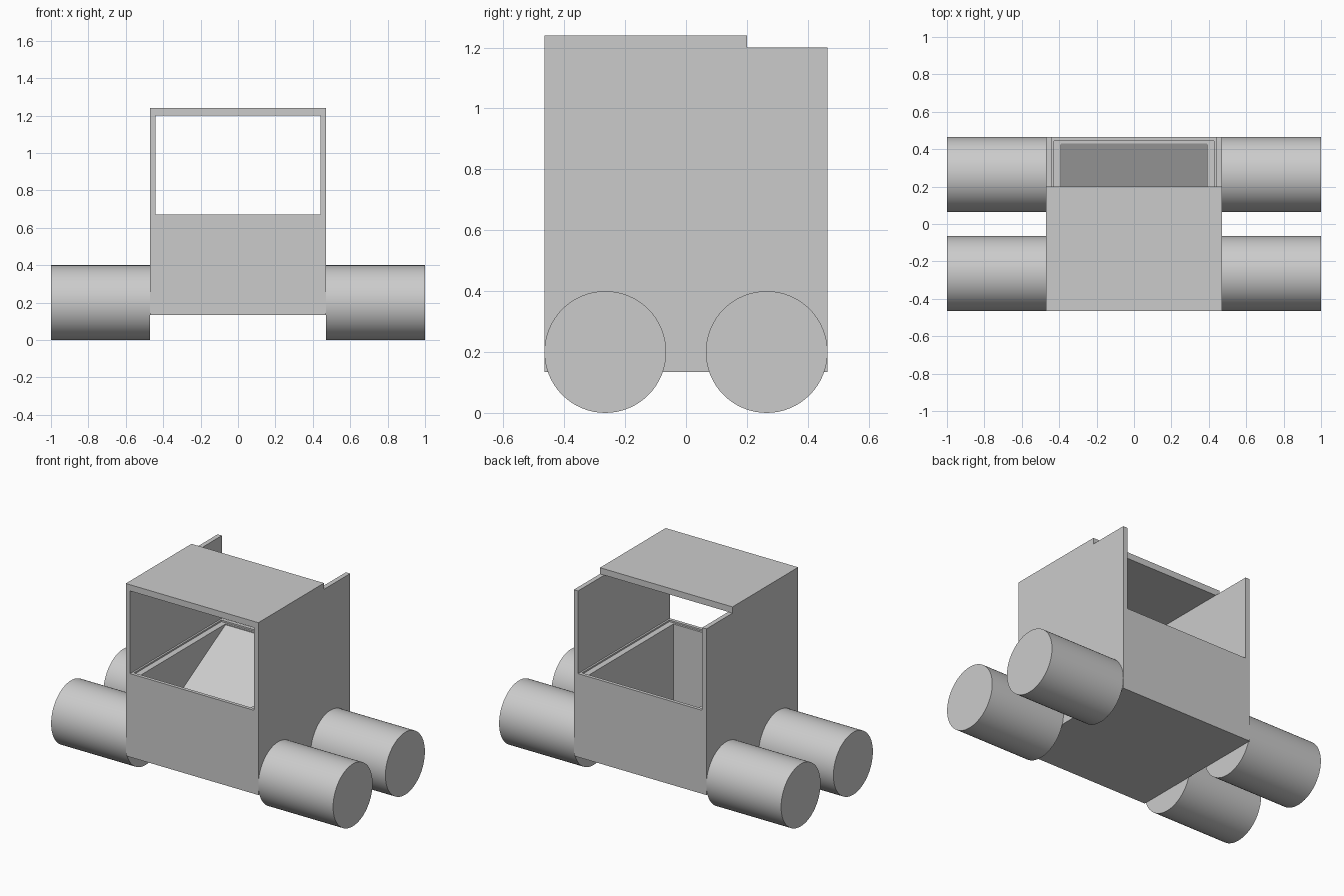
import bpy
import bmesh
import math
from mathutils import Matrix, Vector

default = bpy.data.objects.get("Cube")
if default:
    bpy.data.objects.remove(default, do_unlink=True)

GREY = (0.6, 0.6, 0.6, 1.0)
grey = bpy.data.materials.new("plain grey")
grey.use_nodes = True
grey.diffuse_color = GREY
grey.node_tree.nodes["Principled BSDF"].inputs["Base Color"].default_value = GREY


def add_object(name, bm):
    bmesh.ops.recalc_face_normals(bm, faces=bm.faces)
    mesh = bpy.data.meshes.new(name)
    bm.to_mesh(mesh)
    bm.free()
    mesh.materials.append(grey)
    obj = bpy.data.objects.new(name, mesh)
    bpy.context.collection.objects.link(obj)
    return obj


def prism(name, outline, depth):
    """Extrude a closed outline of 3D points along depth."""
    bm = bmesh.new()
    face = bm.faces.new([bm.verts.new(p) for p in outline])
    new = bmesh.ops.extrude_face_region(bm, geom=[face])["geom"]
    verts = [v for v in new if isinstance(v, bmesh.types.BMVert)]
    bmesh.ops.translate(bm, verts=verts, vec=Vector(depth))
    return add_object(name, bm)


def box(name, x0, x1, y0, y1, z0, z1):
    outline = [(x0, y0, z0), (x1, y0, z0), (x1, y0, z1), (x0, y0, z1)]
    return prism(name, outline, (0, y1 - y0, 0))


def cut(target, cutter):
    mod = target.modifiers.new(cutter.name, 'BOOLEAN')
    mod.operation = 'DIFFERENCE'
    mod.solver = 'EXACT'
    mod.object = cutter
    cutter.hide_render = True
    cutter.hide_viewport = True
    cutter.display_type = 'WIRE'


W, L = 0.47, 0.465      # half width and half length of the body
BASE, RIM, TOP = 0.135, 0.67, 1.2

# Body: low tub between two tall side walls
half = [(W, BASE), (W, TOP), (0.44, TOP), (0.44, RIM)]
section = half + [(-x, z) for x, z in reversed(half)]
body = prism("body", [(x, -L, z) for x, z in section], (0, 2 * L, 0))

# Shallow lip around the tub, then the cavity with its sloping floor
cut(body, box("lip_cutter", -0.428, 0.428, -0.443, 0.443, 0.66, 0.75))
slope = [(-0.43, 0.75), (-0.43, 0.17), (0.43, 0.655), (0.43, 0.75)]
cut(body, prism("cavity_cutter", [(-0.39, y, z) for y, z in slope], (0.78, 0, 0)))

# Roof plate, stopping short of the back
box("roof", -W, W, -L, 0.2, TOP, 1.24)

# Wheels: four wide rollers against the side walls
for side, sx in (("left", 1), ("right", -1)):
    for end, sy in (("front", -1), ("back", 1)):
        bm = bmesh.new()
        place = Matrix.Translation((sx * (1 + W) / 2, sy * 0.265, 0.2))
        bmesh.ops.create_cone(
            bm, cap_ends=True, segments=64, radius1=0.2, radius2=0.2,
            depth=1 - W, matrix=place @ Matrix.Rotation(math.pi / 2, 4, 'Y'))
        wheel = add_object(f"{end}_{side}_wheel", bm)
        bpy.ops.object.select_all(action='DESELECT')
        wheel.select_set(True)
        bpy.context.view_layer.objects.active = wheel
        bpy.ops.object.shade_smooth_by_angle(angle=math.radians(30))
